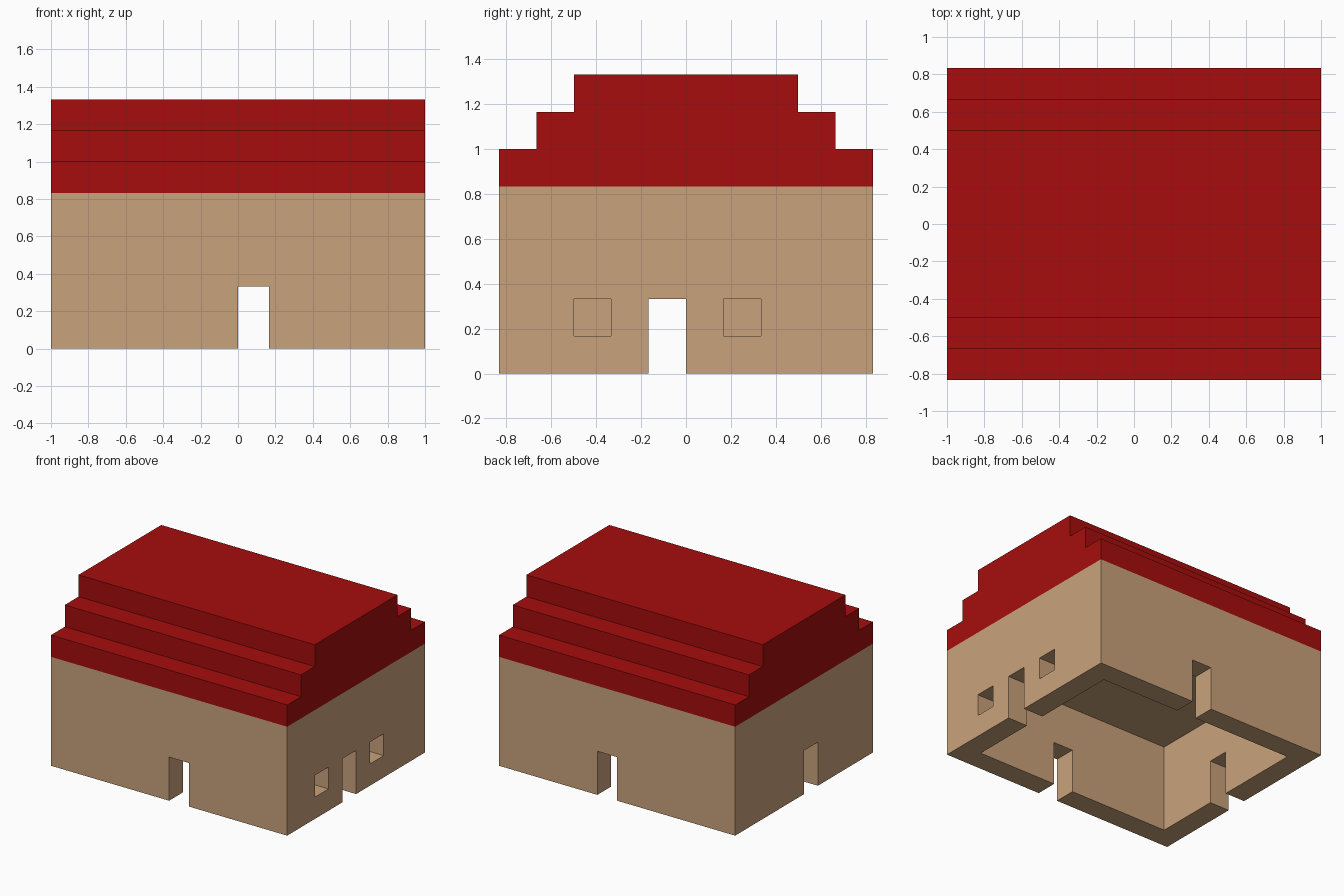
import bpy, bmesh
from mathutils import Vector

if "Cube" in bpy.data.objects:
    bpy.data.objects.remove(bpy.data.objects["Cube"])

U = 1 / 6                      # the house sits on a grid of 1/6 unit blocks
X, Y = 6 * U, 5 * U            # half width and half depth


def material(name, rgb):
    m = bpy.data.materials.new(name)
    m.diffuse_color = (*rgb, 1)
    m.use_nodes = True
    m.node_tree.nodes["Principled BSDF"].inputs["Base Color"].default_value = m.diffuse_color
    return m


tan = material("tan_wall", (0.584, 0.361, 0.202))
red = material("roof_red", (0.381, 0.004, 0.004))


def finish(name, bm, mat):
    bmesh.ops.recalc_face_normals(bm, faces=bm.faces[:])
    me = bpy.data.meshes.new(name)
    bm.to_mesh(me)
    bm.free()
    me.materials.append(mat)
    ob = bpy.data.objects.new(name, me)
    bpy.context.collection.objects.link(ob)
    return ob


def box(name, lo, hi, mat=tan):
    lo, hi = Vector(lo), Vector(hi)
    bm = bmesh.new()
    bmesh.ops.create_cube(bm, size=1)
    for v in bm.verts:
        v.co = (lo + hi) / 2 + v.co * (hi - lo)
    return finish(name, bm, mat)


# Walls: a solid block, hollowed out from below
walls = box("walls", (-X, -Y, 0), (X, Y, 5 * U))

cutters = [
    box("room_cutter", (-X + U, -Y + U, -0.2), (X - U, Y - U, 4 * U)),
    # Doorways on all four sides, as two passages through the house
    box("front_back_door_cutter", (0, -Y - 0.1, -0.1), (U, Y + 0.1, 2 * U)),
    box("side_door_cutter", (-X - 0.1, -U, -0.1), (X + 0.1, 0, 2 * U)),
]
# Two windows in the right wall only
for name, y in (("near", -3 * U), ("far", U)):
    cutters.append(box(name + "_window_cutter", (X - 1.5 * U, y, U),
                       (X + 0.1, y + U, 2 * U)))

for c in cutters:
    c.hide_render = True
    c.hide_viewport = True
    mod = walls.modifiers.new(c.name, 'BOOLEAN')
    mod.operation = 'DIFFERENCE'
    mod.solver = 'EXACT'
    mod.object = c

# Roof: stepped gable profile extruded along the width
half = []
for i in range(3):
    half += [((5 - i) * U, (5 + i) * U), ((5 - i) * U, (6 + i) * U)]
profile = half + [(-y, z) for y, z in reversed(half)]
bm = bmesh.new()
face = bm.faces.new([bm.verts.new((-X, y, z)) for y, z in profile])
ext = bmesh.ops.extrude_face_region(bm, geom=[face])
bmesh.ops.translate(bm, vec=(2 * X, 0, 0),
                    verts=[g for g in ext["geom"] if isinstance(g, bmesh.types.BMVert)])
finish("roof", bm, red)
